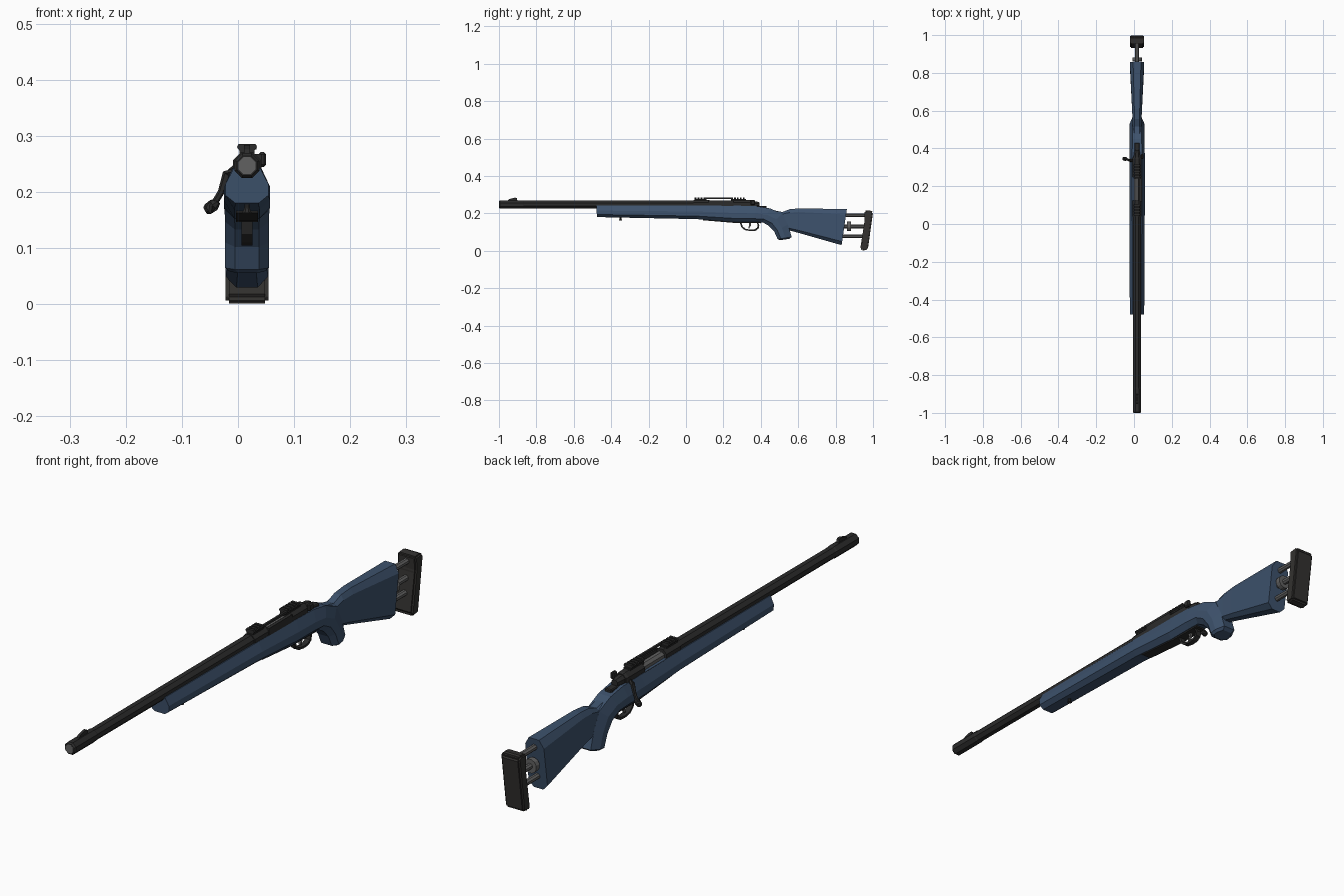
import bpy, bmesh, math
from mathutils import Vector

cube = bpy.data.objects.get("Cube")
if cube:
    bpy.data.objects.remove(cube)

CX = 0.016      # centre plane of the rifle
AXIS = 0.247    # bore height


def material(name, rgb):
    m = bpy.data.materials.new(name)
    m.use_nodes = True
    m.diffuse_color = (*rgb, 1)
    m.node_tree.nodes["Principled BSDF"].inputs["Base Color"].default_value = (*rgb, 1)
    return m


BLUE = material("stock_blue", (0.047, 0.084, 0.15))
BLACK = material("gun_black", (0.024, 0.024, 0.024))
RUBBER = material("pad_rubber", (0.033, 0.031, 0.029))
STEEL = material("steel_grey", (0.12, 0.12, 0.12))


def finish(name, bm, mat):
    bmesh.ops.recalc_face_normals(bm, faces=bm.faces)
    mesh = bpy.data.meshes.new(name)
    bm.to_mesh(mesh)
    bm.free()
    mesh.materials.append(mat)
    ob = bpy.data.objects.new(name, mesh)
    bpy.context.scene.collection.objects.link(ob)
    return ob


def skin(name, rings, mat, closed=False):
    """Join rings of points with quads, capping the ends unless closed."""
    bm = bmesh.new()
    vs = [[bm.verts.new(p) for p in ring] for ring in rings]
    pairs = list(zip(vs, vs[1:])) + ([(vs[-1], vs[0])] if closed else [])
    n = len(vs[0])
    for a, b in pairs:
        for i in range(n):
            j = (i + 1) % n
            bm.faces.new((a[i], a[j], b[j], b[i]))
    if not closed:
        bm.faces.new(vs[0])
        bm.faces.new(vs[-1])
    return finish(name, bm, mat)


def loft(name, stations, section, mat):
    """Each station: top y, top z, bottom y, bottom z, half width."""
    half = section + [(-u, v) for u, v in reversed(section)]
    rings = [[(CX + u * w, yb + (yt - yb) * v, zb + (zt - zb) * v) for u, v in half]
             for yt, zt, yb, zb, w in stations]
    return skin(name, rings, mat)


def tube(name, path, mat, sides=8, closed=False):
    """Faceted tube through points (x, y, z, radius)."""
    pts = [Vector(p[:3]) for p in path]
    rings = []
    for i, p in enumerate(pts):
        if closed:
            d = pts[(i + 1) % len(pts)] - pts[i - 1]
        else:
            d = pts[min(i + 1, len(pts) - 1)] - pts[max(i - 1, 0)]
            if d.length < 1e-6:
                d = pts[-1] - pts[0]
        d.normalize()
        ref = Vector((1, 0, 0)) if abs(d.x) < 0.8 else Vector((0, 1, 0))
        a = d.cross(ref).normalized()
        b = d.cross(a)
        angles = [2 * math.pi * (k + 0.5) / sides for k in range(sides)]
        rings.append([p + path[i][3] * (a * math.cos(t) + b * math.sin(t)) for t in angles])
    return skin(name, rings, mat, closed)


def along(name, steps, mat, x=CX, z=AXIS, sides=8):
    return tube(name, [(x, y, z, r) for y, r in steps], mat, sides)


def box(name, x, y, z, mat, bevel=0.0):
    bm = bmesh.new()
    bmesh.ops.create_cube(bm, size=1)
    for v in bm.verts:
        v.co = [lo + (hi - lo) * (c + 0.5) for c, (lo, hi) in zip(v.co, (x, y, z))]
    if bevel:
        bmesh.ops.bevel(bm, geom=bm.edges[:], offset=bevel, segments=1, affect='EDGES')
    return finish(name, bm, mat)


def prism(name, outline, half, mat, bevel=0.0):
    """Side outline of (y, z) points extruded across the width."""
    ob = skin(name, [[(CX + s * half, y, z) for y, z in outline] for s in (-1, 1)], mat)
    if bevel:
        bm = bmesh.new()
        bm.from_mesh(ob.data)
        bmesh.ops.bevel(bm, geom=bm.edges[:], offset=bevel, segments=2, affect='EDGES')
        bm.to_mesh(ob.data)
        bm.free()
    return ob


# Stock: fore-end sweeping down into the pistol grip
fore_section = [(0.55, 0), (1, 0.22), (1, 0.55), (0.62, 1)]
loft("fore_stock_and_grip", [
    (-0.48, 0.243, -0.476, 0.18, 0.038),
    (0.06, 0.243, 0.06, 0.169, 0.041),
    (0.28, 0.241, 0.26, 0.153, 0.041),
    (0.38, 0.238, 0.36, 0.153, 0.041),
    (0.45, 0.226, 0.41, 0.152, 0.040),
    (0.515, 0.198, 0.443, 0.133, 0.039),
    (0.545, 0.14, 0.472, 0.102, 0.039),
    (0.565, 0.074, 0.49, 0.062, 0.039),
    (0.553, 0.064, 0.502, 0.056, 0.030)], fore_section, BLUE)

# Stock: wrist and butt
butt_section = [(0.5, 0), (1, 0.1), (1, 0.85), (0.55, 1)]
loft("butt_stock", [
    (0.44, 0.222, 0.44, 0.165, 0.026),
    (0.515, 0.207, 0.50, 0.13, 0.024),
    (0.555, 0.222, 0.555, 0.108, 0.024),
    (0.61, 0.227, 0.60, 0.096, 0.026),
    (0.86, 0.222, 0.832, 0.03, 0.038)], butt_section, BLUE)

# Adjustable recoil pad on rods
prism("recoil_pad", [(0.953, 0.213), (0.99, 0.217), (1.0, 0.205), (0.972, 0.006),
                     (0.94, 0.0), (0.932, 0.012), (0.937, 0.045), (0.955, 0.16)],
      0.038, RUBBER, 0.006)
for i, z in enumerate((0.19, 0.13, 0.078)):
    along(f"pad_rod_{i + 1}", [(0.82, 0.011), (0.96, 0.011)], STEEL, z=z)
along("adjustment_wheel", [(0.862, 0.026), (0.882, 0.026)], STEEL, z=0.13, sides=12)

# Barrel, muzzle and front sight
along("barrel", [(-1, 0.019), (-0.994, 0.024), (-0.87, 0.024), (-0.865, 0.022), (0.06, 0.0235)], BLACK)
along("muzzle_bore", [(-1.0006, 0.0165), (-0.99, 0.0165)], STEEL)
prism("front_sight", [(-0.955, 0.265), (-0.945, 0.276), (-0.915, 0.284), (-0.905, 0.282), (-0.9, 0.265)],
      0.005, BLACK)

# Receiver: front ring, rear bridge, and a wall leaving the port open
along("receiver_front", [(0.04, 0.0265), (0.125, 0.0265)], BLACK)
along("receiver_rear", [(0.25, 0.0265), (0.345, 0.0265), (0.355, 0.022)], BLACK)
box("receiver_wall", (CX + 0.014, CX + 0.026), (0.12, 0.255), (0.225, 0.268), BLACK)
box("receiver_floor", (CX - 0.026, CX + 0.026), (0.12, 0.255), (0.22, 0.241), BLACK)

# Bolt, shroud and handle
along("bolt_body", [(0.1, 0.0165), (0.3, 0.0165)], STEEL)
along("bolt_shroud", [(0.34, 0.02), (0.375, 0.018), (0.392, 0.013)], BLACK)
box("tang", (CX - 0.014, CX + 0.014), (0.34, 0.43), (0.222, 0.24), BLACK, 0.003)
box("safety_lever", (CX + 0.02, CX + 0.034), (0.345, 0.37), (0.245, 0.271), BLACK, 0.004)
tube("bolt_handle", [(0.0, 0.335, 0.245, 0.009), (-0.02, 0.337, 0.232, 0.008),
                     (-0.03, 0.34, 0.2, 0.006), (-0.042, 0.343, 0.18, 0.006)], BLACK, 6)
tube("bolt_knob", [(-0.036, 0.342, 0.183, 0.006), (-0.043, 0.344, 0.177, 0.011),
                   (-0.053, 0.346, 0.17, 0.011), (-0.058, 0.347, 0.167, 0.007)], BLACK)

# Scope rail: two toothed blocks joined by a thin strip on the left
for name, y0, teeth in (("front", 0.045, 4), ("rear", 0.24, 5)):
    y1 = y0 + teeth * 0.016
    box(f"rail_base_{name}", (CX - 0.013, CX + 0.013), (y0, y1), (0.262, 0.276), BLACK)
    for t in range(teeth):
        y = y0 + t * 0.016
        skin(f"rail_tooth_{name}_{t + 1}",
             [[(CX + u, yy, z) for u, z in ((-0.012, 0.272), (0.012, 0.272), (0.018, 0.28), (0.015, 0.286),
                                          (-0.015, 0.286), (-0.018, 0.28))] for yy in (y, y + 0.01)], BLACK)
box("rail_bridge", (CX + 0.009, CX + 0.017), (0.1, 0.25), (0.276, 0.284), BLACK)

# Floor plate, trigger and guard
prism("floor_plate", [(0.09, 0.172), (0.4, 0.16), (0.4, 0.147), (0.27, 0.148), (0.09, 0.163)], 0.02, BLACK)
guard = [(0.288, 0.15), (0.296, 0.125), (0.315, 0.11), (0.345, 0.105), (0.372, 0.107),
         (0.388, 0.118), (0.392, 0.135), (0.385, 0.152)]
inner = [(y + (0.342 - y) * 0.17, z + (0.145 - z) * 0.2) for y, z in guard]
skin("trigger_guard", [[(CX - 0.01, *o), (CX + 0.01, *o), (CX + 0.01, *i), (CX - 0.01, *i)]
                       for o, i in zip(guard, inner)], BLACK)
prism("trigger", [(0.335, 0.155), (0.35, 0.155), (0.347, 0.135), (0.338, 0.118), (0.333, 0.12), (0.338, 0.137)],
      0.004, STEEL)

# Sling stud under the fore-end
tube("sling_stud", [(CX, -0.35, 0.186, 0.005), (CX, -0.35, 0.172, 0.005), (CX, -0.35, 0.163, 0.009)], BLACK)
